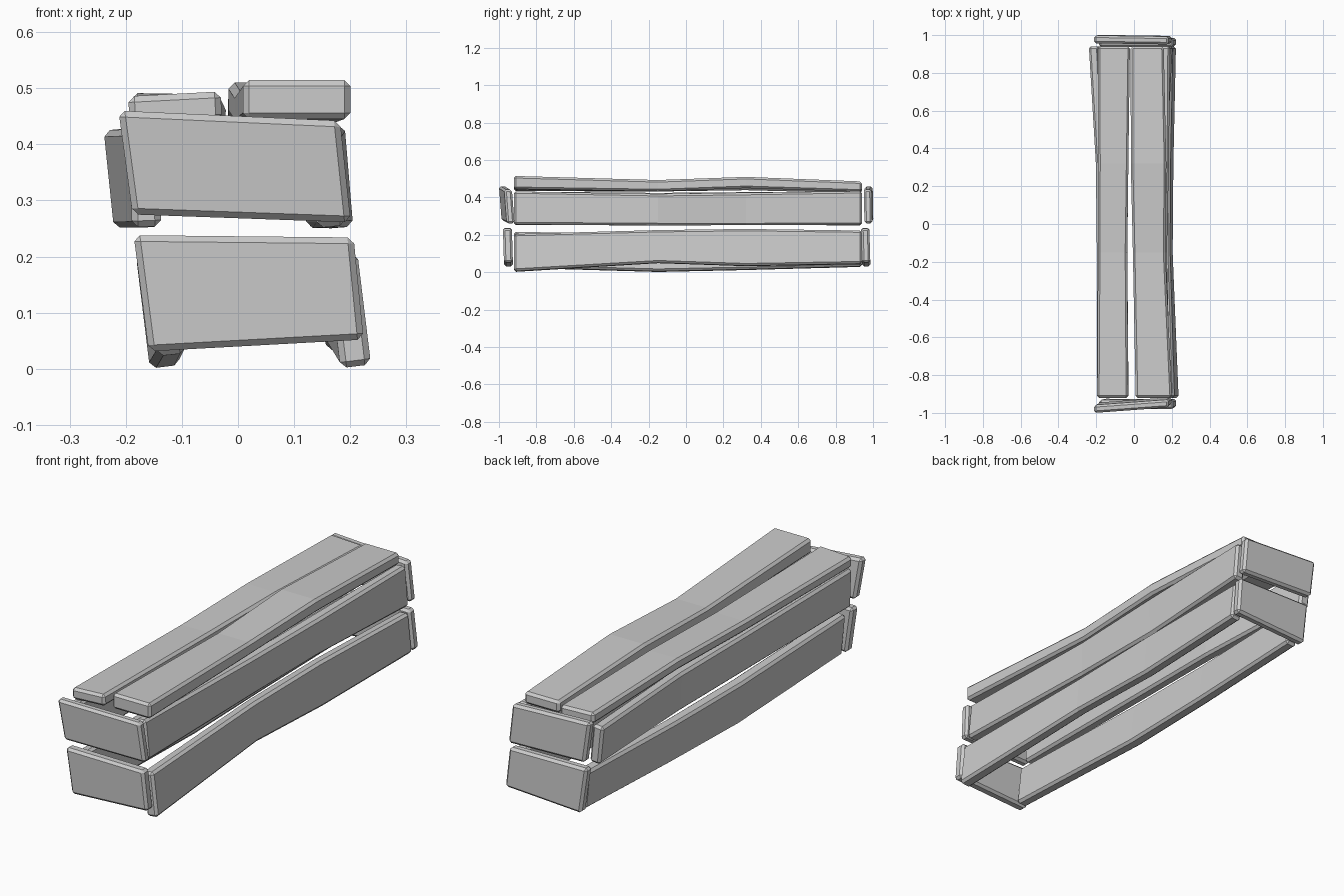
import bpy, bmesh
from math import sin, cos, radians

if "Cube" in bpy.data.objects:
    bpy.data.objects.remove(bpy.data.objects["Cube"])

STATIONS = (-0.92, -0.15, 0.32, 0.94)


def finish(name, rings):
    """Skin four-corner rings into a closed board and chamfer its edges."""
    bm = bmesh.new()
    vs = [[bm.verts.new(p) for p in r] for r in rings]
    for a, b in zip(vs, vs[1:]):
        for i in range(4):
            j = (i + 1) % 4
            bm.faces.new((a[i], a[j], b[j], b[i]))
    bm.faces.new(vs[0])
    bm.faces.new(vs[-1])
    bmesh.ops.recalc_face_normals(bm, faces=bm.faces)
    me = bpy.data.meshes.new(name)
    bm.to_mesh(me)
    bm.free()
    ob = bpy.data.objects.new(name, me)
    bpy.context.collection.objects.link(ob)
    mod = ob.modifiers.new("chamfer", "BEVEL")
    mod.width = 0.011
    mod.segments = 1
    mod.limit_method = 'ANGLE'
    mod.angle_limit = radians(40)


def long_plank(name, sections):
    """Each section: centre x, centre z, width, height, roll in degrees."""
    rings = []
    for y, (cx, cz, w, h, roll) in zip(STATIONS, sections):
        c, s = cos(radians(roll)), sin(radians(roll))
        rings.append([(cx + c * u - s * v, y, cz + s * u + c * v)
                      for u, v in ((-w/2, -h/2), (w/2, -h/2), (w/2, h/2), (-w/2, h/2))])
    finish(name, rings)


def end_plank(name, outline, y, yaw, pitch, thick):
    """Four (x, z) corners, thickened along y, with slight yaw and pitch."""
    zc = sum(p[1] for p in outline) / 4
    finish(name, [[(x, y + o + yaw * x - pitch * (z - zc), z) for x, z in outline]
                  for o in (-thick / 2, thick / 2)])


# warped boards of the two long sides
long_plank("right_lower_plank", [(0.198, 0.103, 0.055, 0.20, 7), (0.172, 0.137, 0.052, 0.175, 5),
                                 (0.175, 0.132, 0.052, 0.197, 5), (0.188, 0.133, 0.052, 0.178, 6)])
long_plank("right_upper_plank", [(0.158, 0.342, 0.052, 0.178, 6), (0.148, 0.335, 0.052, 0.168, 0),
                                 (0.152, 0.340, 0.052, 0.175, -5), (0.172, 0.342, 0.052, 0.182, 5)])
long_plank("left_lower_plank", [(-0.128, 0.120, 0.052, 0.19, 6), (-0.142, 0.103, 0.055, 0.20, 7),
                                (-0.142, 0.108, 0.053, 0.19, 7), (-0.132, 0.120, 0.053, 0.18, 6)])
long_plank("left_upper_plank", [(-0.166, 0.342, 0.052, 0.178, 2), (-0.168, 0.338, 0.052, 0.172, 2),
                                (-0.172, 0.340, 0.052, 0.175, 3), (-0.205, 0.340, 0.052, 0.175, 6)])

# lid boards
long_plank("lid_left_plank", [(-0.112, 0.464, 0.165, 0.052, 3), (-0.113, 0.458, 0.155, 0.05, 1),
                              (-0.110, 0.465, 0.160, 0.05, -1), (-0.107, 0.450, 0.170, 0.05, -2)])
long_plank("lid_right_plank", [(0.105, 0.480, 0.192, 0.070, 0), (0.080, 0.463, 0.172, 0.060, 0),
                               (0.077, 0.480, 0.188, 0.060, 0), (0.070, 0.458, 0.175, 0.055, 0)])

# end boards, same skewed outlines front and back
UPPER = ((-0.188, 0.275), (0.201, 0.261), (0.182, 0.442), (-0.213, 0.460))
LOWER = ((-0.159, 0.031), (0.224, 0.052), (0.206, 0.234), (-0.186, 0.238))
end_plank("front_upper_plank", UPPER, -0.958, 0.07, 0.07, 0.042)
end_plank("front_lower_plank", LOWER, -0.952, 0.0, 0.03, 0.048)
end_plank("back_upper_plank", UPPER, 0.976, -0.015, 0.02, 0.042)
end_plank("back_lower_plank", LOWER, 0.961, 0.0, 0.03, 0.044)
